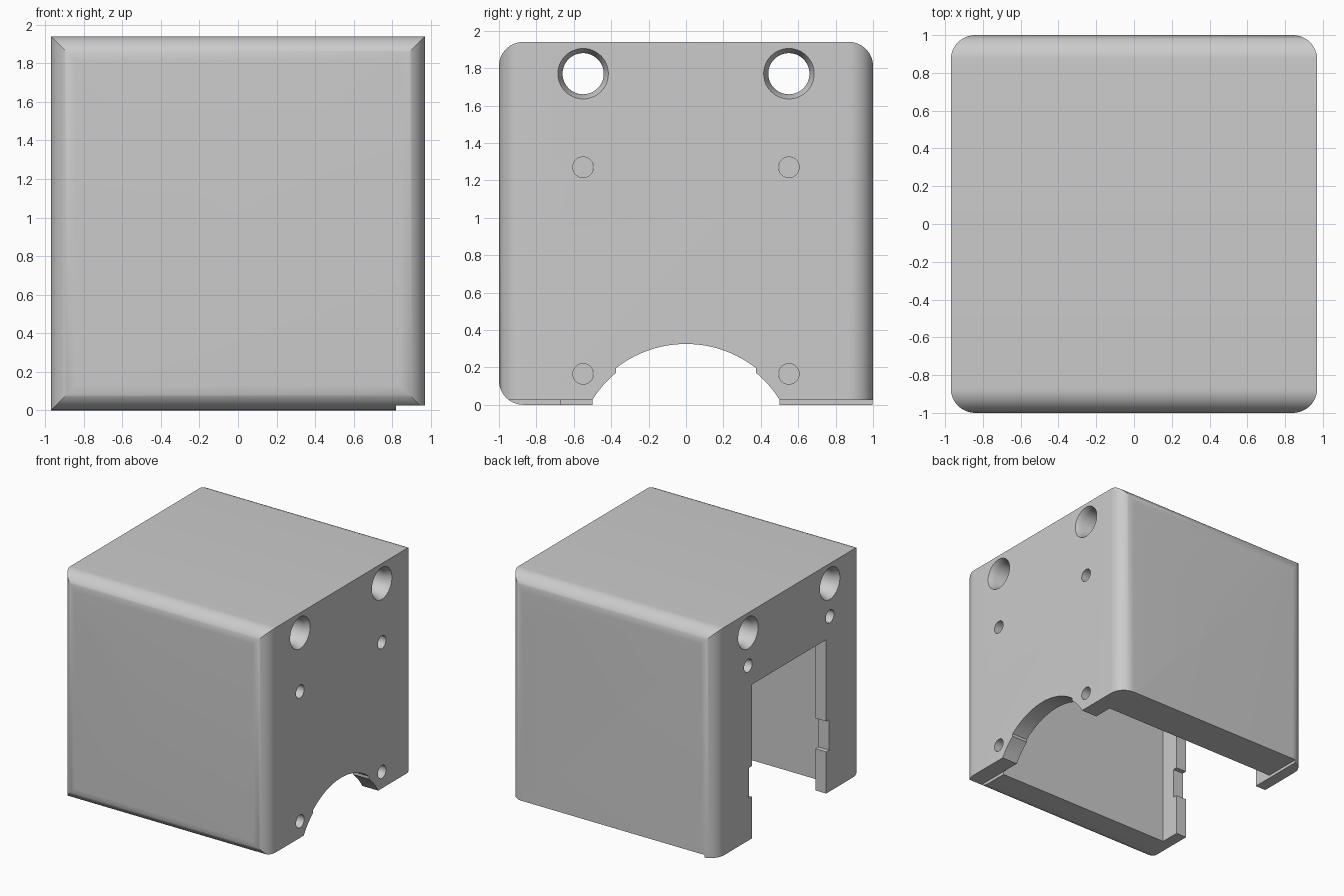
import bpy, bmesh
from math import sin, cos, pi, asin, sqrt
from mathutils import Vector

cube = bpy.data.objects.get("Cube")
if cube:
    bpy.data.objects.remove(cube, do_unlink=True)

W, D, H = 0.97, 1.0, 1.94      # half width, half depth, height
R = 0.13                       # edge rounding
STEP = 0.025                   # raised rim height

grey = bpy.data.materials.new("light_grey")
grey.use_nodes = True
colour = (0.6, 0.6, 0.6, 1)
grey.diffuse_color = colour
grey.node_tree.nodes["Principled BSDF"].inputs["Base Color"].default_value = colour


def add_object(name, bm):
    bmesh.ops.recalc_face_normals(bm, faces=bm.faces)
    mesh = bpy.data.meshes.new(name)
    bm.to_mesh(mesh)
    bm.free()
    mesh.materials.append(grey)
    obj = bpy.data.objects.new(name, mesh)
    bpy.context.collection.objects.link(obj)
    return obj


def prism(name, points, axis, start, end):
    """Extrude a 2D outline: along x it is (y, z), along z it is (x, y)."""
    bm = bmesh.new()
    place = (lambda p: (start, *p)) if axis == "x" else (lambda p: (*p, start))
    face = bm.faces.new([bm.verts.new(place(p)) for p in points])
    ext = bmesh.ops.extrude_face_region(bm, geom=[face])
    shift = Vector((end - start, 0, 0) if axis == "x" else (0, 0, end - start))
    bmesh.ops.translate(bm, vec=shift,
                        verts=[v for v in ext["geom"] if isinstance(v, bmesh.types.BMVert)])
    return add_object(name, bm)


def box(name, x0, x1, y0, y1, z0, z1):
    return prism(name, [(x0, y0), (x1, y0), (x1, y1), (x0, y1)], "z", z0, z1)


def rounded_rect(a0, a1, b0, b1, radii, n=16):
    """Outline counter-clockwise from the low corner, one radius per corner."""
    corners = [(a0, b0, 1, 1), (a1, b0, -1, 1), (a1, b1, -1, -1), (a0, b1, 1, -1)]
    pts = []
    for k, ((a, b, sa, sb), r) in enumerate(zip(corners, radii)):
        if r == 0:
            pts.append((a, b))
            continue
        for i in range(n + 1):
            t = pi + (k + i / n) * pi / 2
            pts.append((a + sa * r + r * cos(t), b + sb * r + r * sin(t)))
    return pts


def lathe_x(name, y, z, rings, n=48):
    """Round cutter along x through (x, radius) rings."""
    bm = bmesh.new()
    loops = [[bm.verts.new((x, y + r * cos(2 * pi * i / n), z + r * sin(2 * pi * i / n)))
              for i in range(n)] for x, r in rings]
    for a, b in zip(loops, loops[1:]):
        for i in range(n):
            j = (i + 1) % n
            bm.faces.new((a[i], a[j], b[j], b[i]))
    bm.faces.new(loops[0])
    bm.faces.new(loops[-1])
    return add_object(name, bm)


def combine(target, tool, operation="DIFFERENCE"):
    """Apply a boolean and discard the tool."""
    mod = target.modifiers.new("cut", "BOOLEAN")
    mod.operation, mod.solver, mod.object = operation, "EXACT", tool
    graph = bpy.context.evaluated_depsgraph_get()
    mesh = bpy.data.meshes.new_from_object(target.evaluated_get(graph))
    target.modifiers.clear()
    target.data = mesh
    bpy.data.objects.remove(tool, do_unlink=True)


# Outer block: rounded plan crossed with rounded side profile
housing = prism("housing", rounded_rect(-W, W, -D, D, [R] * 4), "z", -0.1, H + 0.1)
side = prism("side_profile", rounded_rect(-D, D, 0, H, [R, 0, R, R]), "x", -W - 0.1, W + 0.1)
combine(housing, side, "INTERSECT")

# Hollow inside, open at the bottom
IN_L, IN_R, IN_Y = -0.87, 0.82, 0.67
combine(housing, box("cavity", IN_L, IN_R, -IN_Y, IN_Y, -0.2, 1.61))

# Raised rim below the arched wall and the back wall
combine(housing, box("side_rim", IN_R, 1.2, -1.2, 1.2, -0.2, STEP))
combine(housing, box("back_rim", IN_L, 1.1, IN_Y - 0.05, 1.2, -0.2, STEP))

# Tall doorway with a notch in each jamb
combine(housing, box("doorway", -1.2, IN_L + 0.1, -0.5, 0.5, -0.2, 1.31))
combine(housing, box("jamb_notch", -1.2, IN_L + 0.1, -0.54, 0.54, 0.355, 0.615))

# Arch with a small step on each shoulder
ARCH_Z, R_OUT, R_IN, SHOULDER = -0.281, 0.606, 0.587, 0.375


def arc(radius, t0, t1, n):
    return [(radius * sin(t0 + (t1 - t0) * i / n), ARCH_Z + radius * cos(t0 + (t1 - t0) * i / n))
            for i in range(n + 1)]


t_out, t_in, t_end = asin(SHOULDER / R_OUT), asin(SHOULDER / R_IN), 1.3
arch = arc(R_IN, -t_end, -t_in, 16) + arc(R_OUT, -t_out, t_out, 40) + arc(R_IN, t_in, t_end, 16)
combine(housing, prism("arch", arch, "x", IN_R - 0.1, 1.2))

# Countersunk through holes and small screw holes
for y in (-0.55, 0.55):
    sink = 0.05
    rings = [(-W - sink, 0.16), (-W + sink, 0.11), (W - sink, 0.11), (W + sink, 0.16)]
    combine(housing, lathe_x("bolt_hole", y, 1.77, rings))
    for z in (0.165, 1.27):
        combine(housing, lathe_x("screw_hole", y, z, [(0.7, 0.055), (1.2, 0.055)], 32))
    combine(housing, lathe_x("door_screw_hole", y, 1.49, [(-1.2, 0.055), (-0.8, 0.055)], 32))

housing.data.materials.clear()
housing.data.materials.append(grey)
bpy.ops.object.select_all(action="DESELECT")
housing.select_set(True)
bpy.context.view_layer.objects.active = housing
bpy.ops.object.shade_smooth_by_angle(angle=pi / 6)
